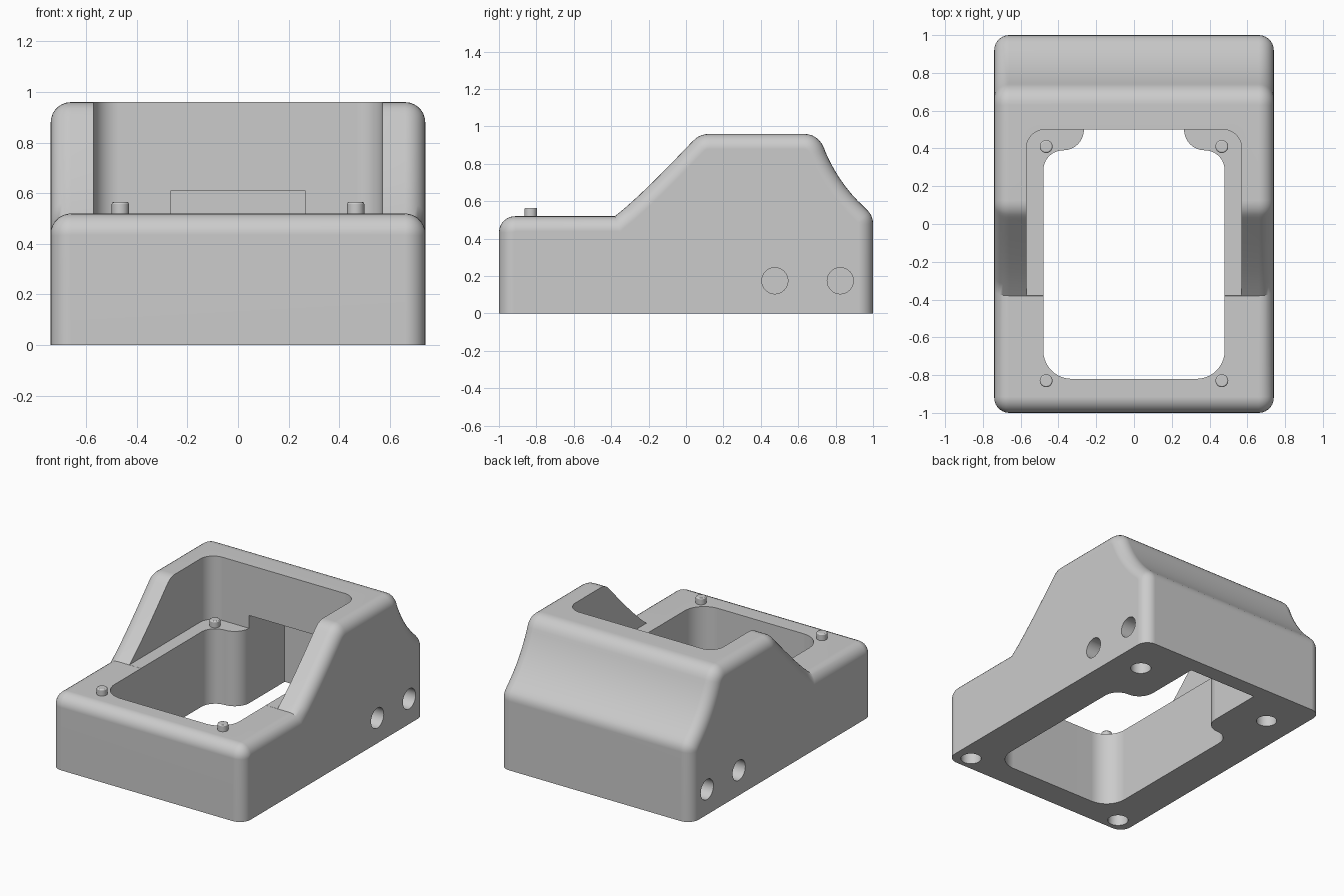
import bpy, bmesh
from math import cos, sin, pi, radians
from mathutils import Vector, Matrix

old = bpy.data.objects.get("Cube")
if old:
    bpy.data.objects.remove(old)

gray = bpy.data.materials.new("plain gray")
gray.use_nodes = True
color = (0.6, 0.6, 0.6, 1)
gray.diffuse_color = color
gray.node_tree.nodes["Principled BSDF"].inputs["Base Color"].default_value = color


def arc(cx, cy, r, start, end, steps=10):
    angles = [radians(start + (end - start) * i / steps) for i in range(steps + 1)]
    return [(cx + r * cos(a), cy + r * sin(a)) for a in angles]


def bezier(a, b, c, steps=10):
    a, b, c = Vector(a), Vector(b), Vector(c)
    ts = [i / steps for i in range(steps + 1)]
    return [tuple(a * (1 - t) ** 2 + b * 2 * t * (1 - t) + c * t * t) for t in ts]


def finish(name, bm):
    bmesh.ops.recalc_face_normals(bm, faces=bm.faces)
    mesh = bpy.data.meshes.new(name)
    bm.to_mesh(mesh)
    bm.free()
    mesh.materials.append(gray)
    obj = bpy.data.objects.new(name, mesh)
    bpy.context.collection.objects.link(obj)
    return obj


def loft(name, rings):
    """Skin a row of equal rings of 3D points and cap both ends."""
    bm = bmesh.new()
    rows = [[bm.verts.new(p) for p in ring] for ring in rings]
    for a, b in zip(rows, rows[1:]):
        for i in range(len(a)):
            bm.faces.new((a[i - 1], a[i], b[i], b[i - 1]))
    bm.faces.new(rows[0])
    bm.faces.new(rows[-1])
    return finish(name, bm)


def upright(name, outline, low, high):
    return loft(name, [[(x, y, z) for x, y in outline] for z in (low, high)])


def inset(outline, d):
    """Shrink the side profile by d, keeping its bottom edge at z = 0."""
    pts = [Vector(p) for p in outline]
    result = [(pts[0].x + d, 0)]
    for before, p, after in zip(pts, pts[1:], pts[2:]):
        a, b = (p - before).normalized(), (after - p).normalized()
        n1, n2 = Vector((a.y, -a.x)), Vector((b.y, -b.x))
        result.append(tuple(p + (n1 + n2) * d / (1 + n1.dot(n2))))
    return result + [(pts[-1].x - d, 0)]


def cylinder(name, center, radius, depth, axis="Z"):
    bm = bmesh.new()
    turn = Matrix.Rotation(pi / 2, 4, "Y") if axis == "X" else Matrix()
    bmesh.ops.create_cone(bm, cap_ends=True, segments=32, radius1=radius, radius2=radius,
                          depth=depth, matrix=Matrix.Translation(center) @ turn)
    return finish(name, bm)


def select_only(obj):
    bpy.ops.object.select_all(action="DESELECT")
    obj.select_set(True)
    bpy.context.view_layer.objects.active = obj


def cut(target, cutter):
    mod = target.modifiers.new("cut", "BOOLEAN")
    mod.operation = "DIFFERENCE"
    mod.solver = "EXACT"
    mod.object = cutter
    select_only(target)
    bpy.ops.object.modifier_apply(modifier=mod.name)
    bpy.data.objects.remove(cutter)


def smooth(obj):
    select_only(obj)
    bpy.ops.object.shade_smooth_by_angle(angle=radians(32))
    mod = obj.modifiers.new("even shading", "WEIGHTED_NORMAL")
    mod.keep_sharp = True


# Housing: side profile swept across the width, with rounded rims
W, DECK, TOP, R = 0.74, 0.52, 0.96, 0.08
profile = [(-1, 0)]
profile += arc(-0.915, DECK - 0.085, 0.085, 180, 90, 6)
profile += bezier((-0.38, DECK), (-0.25, 0.62), (0.02, 0.905), 5)
profile += bezier((0.035, 0.92), (0.07, TOP), (0.125, TOP), 5)
profile += bezier((0.63, TOP), (0.705, TOP), (0.738, 0.885), 6)
profile += bezier((0.745, 0.865), (0.82, 0.69), (0.955, 0.567), 7)
profile += bezier((0.967, 0.555), (1, 0.525), (1, 0.48), 4)
profile += [(1, 0)]
rings = []
for side in (-1, 1):
    steps = range(8) if side < 0 else range(7, -1, -1)
    for i in steps:
        a = i / 7 * pi / 2
        x = side * (W - R + R * cos(a))
        rings.append([(x, y, z) for y, z in inset(profile, R * (1 - sin(a)))])
housing = loft("housing", rings)

# Upper pocket between the side cheeks
pocket = [(-0.57, -0.6), (0.57, -0.6)]
pocket += arc(0.47, 0.4005, 0.1, 0, 90) + arc(-0.47, 0.4005, 0.1, 90, 180)
cut(housing, upright("pocket_cutter", pocket, DECK + 0.0005, 1.2))

# Through opening with a corner lug on each side at the back
half = arc(0.33, -0.67, 0.15, -90, 0)
half += arc(0.375, 0.285, 0.105, 0, 90)
half += arc(0.375, 0.5, 0.11, 270, 180)[1:]
opening = half + [(-x, y) for x, y in reversed(half)]
cut(housing, upright("opening_cutter", opening, -0.1, 0.7))

# Rear cable slot, open to the bottom
slot = [(-0.264, 0.45), (0.264, 0.45), (0.264, 0.89), (-0.264, 0.89)]
cut(housing, upright("slot_cutter", slot, -0.15, 0.61))

for side in (-1, 1):
    # Blind holes in the sides
    for y in (0.475, 0.825):
        cut(housing, cylinder("side_hole_cutter", (side * W, y, 0.175), 0.07, 0.3, "X"))
    # Blind holes in the underside
    for x, y in ((0.62, -0.9), (0.53, 0.7)):
        cut(housing, cylinder("base_hole_cutter", (side * x, y, 0), 0.066, 0.4))
smooth(housing)

# Locating pins on the deck
for side, side_name in ((-1, "right"), (1, "left")):
    for y, end_name in ((-0.83, "front"), (0.41, "back")):
        pin = cylinder(f"{end_name}_{side_name}_pin", (side * 0.465, y, 0.533), 0.034, 0.064)
        bev = pin.modifiers.new("soft rim", "BEVEL")
        bev.width = 0.007
        bev.segments = 2
        smooth(pin)
